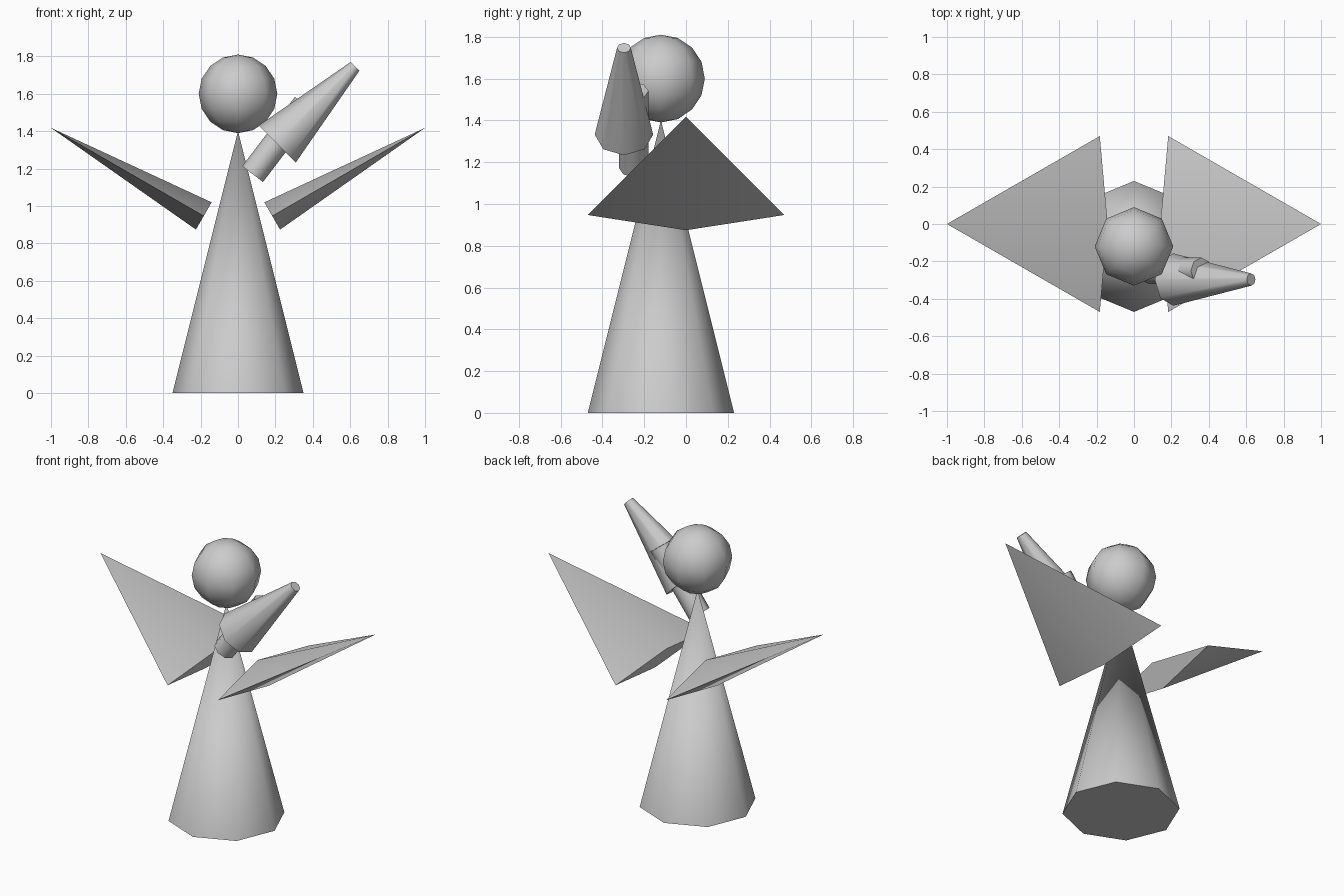
import bpy
from math import atan2, radians
from mathutils import Vector

if "Cube" in bpy.data.objects:
    bpy.data.objects.remove(bpy.data.objects["Cube"])


def finish(obj, name, angle=60):
    obj.name = name
    bpy.ops.object.transform_apply(location=False, rotation=True, scale=True)
    bpy.ops.object.shade_smooth_by_angle(angle=radians(angle))
    return obj


def taper(name, start, end, r1, r2, sides=8, scale=(1, 1, 1)):
    """Capped cone or tube between two points lying in one x-z plane."""
    a, b = Vector(start), Vector(end)
    d = b - a
    bpy.ops.mesh.primitive_cone_add(
        vertices=sides, radius1=r1, radius2=r2, depth=d.length,
        location=(a + b) / 2, rotation=(0, atan2(d.x, d.z), 0))
    obj = bpy.context.object
    obj.scale = scale
    return finish(obj, name)


# Robe
taper("robe", (0, -0.12, 0), (0, -0.12, 1.4), 0.35, 0)

# Head
bpy.ops.mesh.primitive_uv_sphere_add(segments=8, ring_count=8, radius=0.21,
                                     location=(0, -0.12, 1.6))
finish(bpy.context.object, "head")

# Flattened four-sided wings
for side, label in ((1, "right"), (-1, "left")):
    taper("wing_" + label, (0.183 * side, 0, 0.947), (side, 0, 1.418),
          0.47, 0, 4, (0.084 / 0.47, 1, 1))

# Raised arm and the horn it holds
taper("arm", (0.078, -0.25, 1.171), (0.36, -0.25, 1.541), 0.07, 0.07)
taper("horn", (0.21, -0.297, 1.332), (0.626, -0.297, 1.747), 0.14, 0.033)
